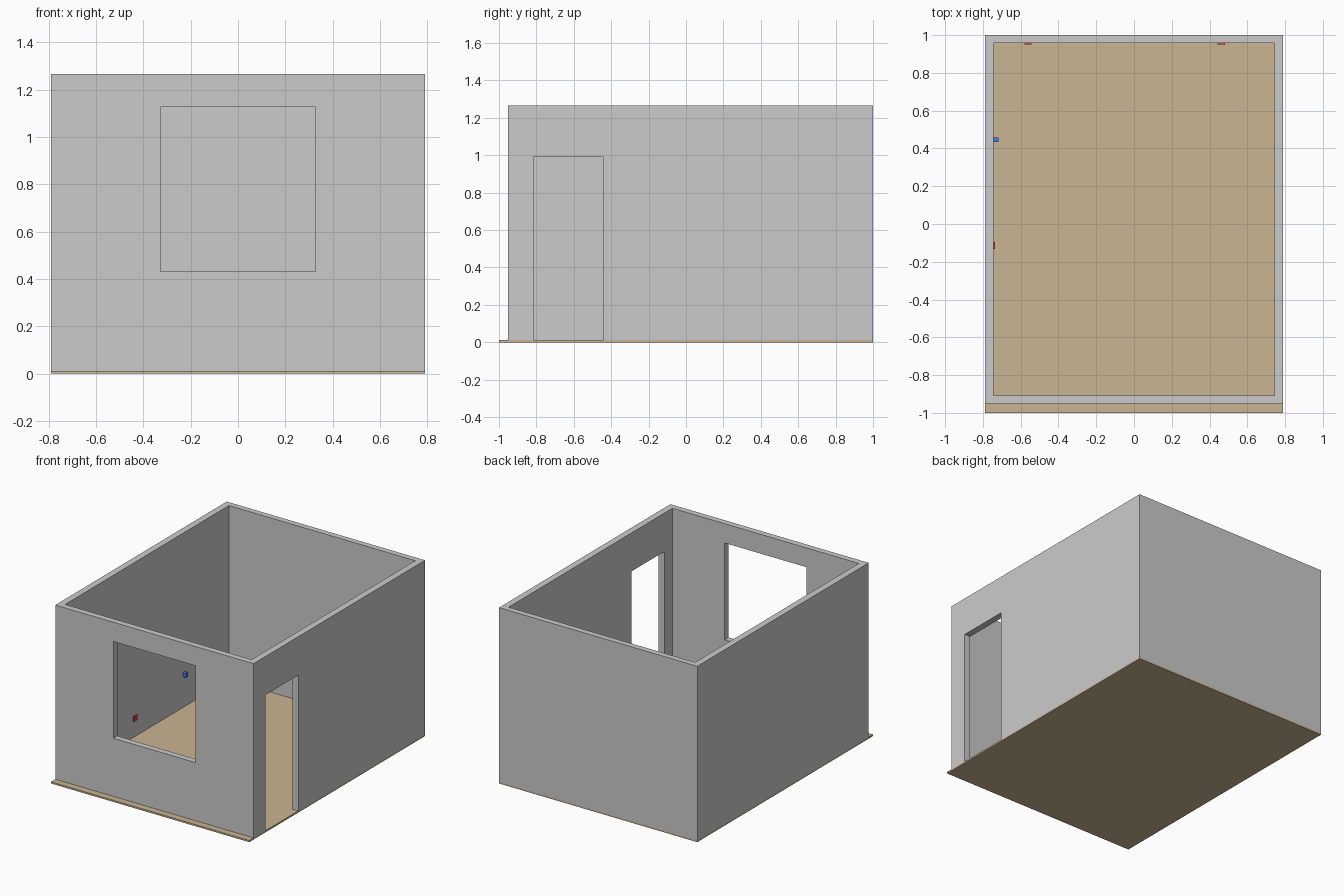
import bpy

if "Cube" in bpy.data.objects:
    bpy.data.objects.remove(bpy.data.objects["Cube"])


def material(name, rgb):
    m = bpy.data.materials.new(name)
    m.diffuse_color = (*rgb, 1.0)
    m.use_nodes = True
    m.node_tree.nodes["Principled BSDF"].inputs["Base Color"].default_value = m.diffuse_color
    return m


def box(name, x, y, z, mat=None):
    """Axis-aligned box from (min, max) ranges."""
    bpy.ops.mesh.primitive_cube_add(size=1)
    ob = bpy.context.object
    ob.name = ob.data.name = name
    for v in ob.data.vertices:
        v.co = [r[0] if c < 0 else r[1] for c, r in zip(v.co, (x, y, z))]
    if mat:
        ob.data.materials.append(mat)
    return ob


def cut(target, cutter):
    """Subtract a hidden helper box from the target."""
    cutter.hide_render = True
    cutter.hide_set(True)
    mod = target.modifiers.new(cutter.name, 'BOOLEAN')
    mod.operation = 'DIFFERENCE'
    mod.solver = 'EXACT'
    mod.object = cutter


wood = material("wood", (0.60, 0.46, 0.29))
red = material("red", (0.8, 0.05, 0.05))
blue = material("blue", (0.05, 0.2, 0.8))

HALF_X, IN_X = 0.79, 0.743
FRONT, IN_FRONT, IN_BACK, BACK = -0.951, -0.907, 0.958, 1.0
FLOOR, TOP = 0.012, 1.267

# Floor slab, projecting past the front wall
box("floor", (-HALF_X, HALF_X), (-1, 1), (0, FLOOR), wood)

# Walls: one shell with the room, window and door cut out
walls = box("walls", (-HALF_X, HALF_X), (FRONT, BACK), (FLOOR, TOP))
cut(walls, box("room_cutter", (-IN_X, IN_X), (IN_FRONT, IN_BACK), (-0.2, 1.5)))
cut(walls, box("window_cutter", (-0.327, 0.327), (-1.1, -0.8), (0.431, 1.128)))
cut(walls, box("door_cutter", (0.65, 0.9), (-0.816, -0.442), (-0.1, 0.99)))

# Red wall sockets: two on the back wall, one on the left wall
SOCKET_Z = (0.127, 0.165)
for name, cx in (("back_socket_left", -0.562), ("back_socket_right", 0.462)):
    box(name, (cx - 0.019, cx + 0.019), (IN_BACK - 0.008, IN_BACK), SOCKET_Z, red)
box("left_socket", (-IN_X, -IN_X + 0.008), (-0.133, -0.095), SOCKET_Z, red)

# Blue wall unit on the left wall
box("wall_valve", (-IN_X, -IN_X + 0.025), (0.433, 0.458), (0.233, 0.264), blue)
